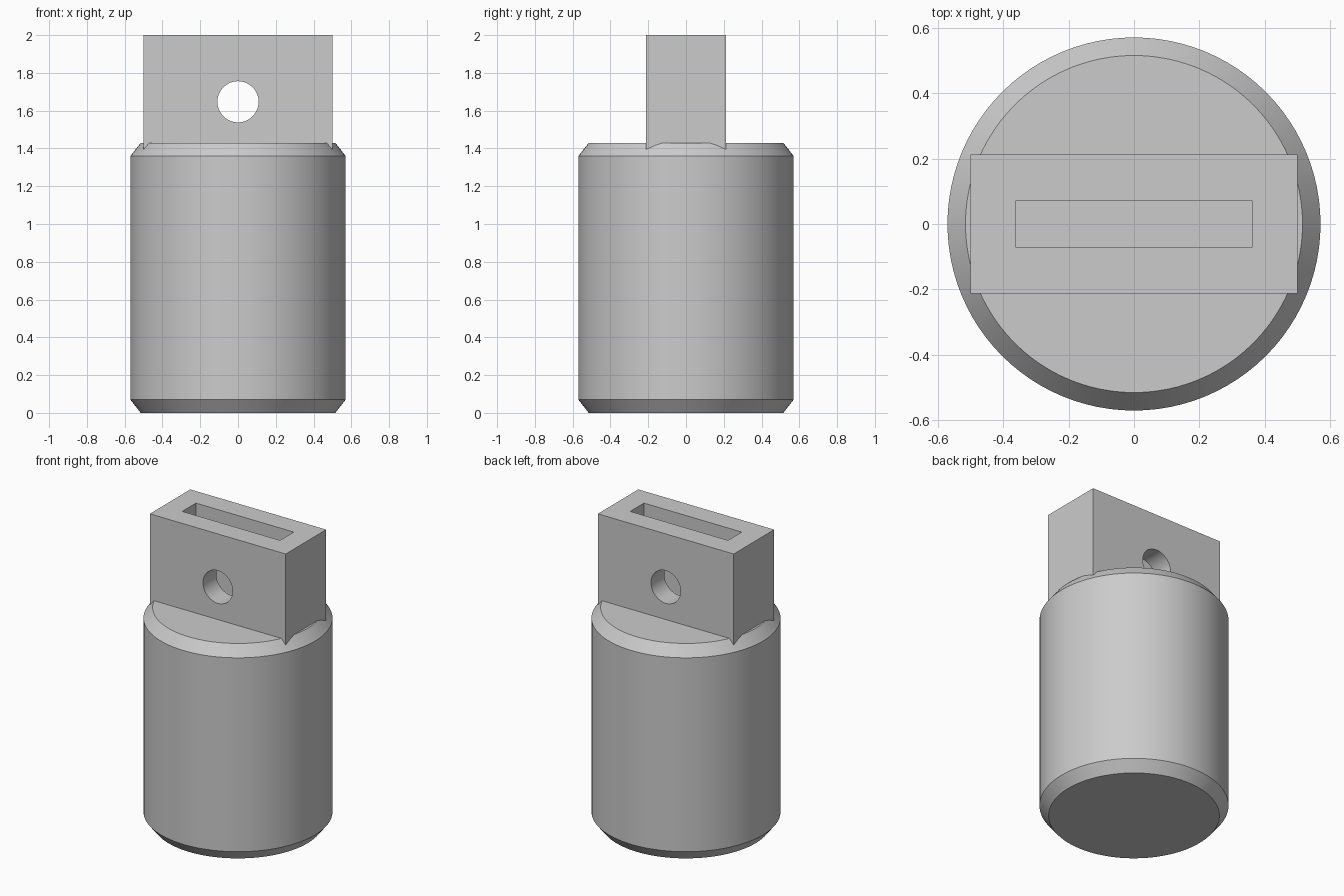
import bpy, bmesh, math
from mathutils import Matrix

if "Cube" in bpy.data.objects:
    bpy.data.objects.remove(bpy.data.objects["Cube"])

gray = bpy.data.materials.new("plain gray")
gray.diffuse_color = (0.6, 0.6, 0.6, 1)
gray.use_nodes = True
gray.node_tree.nodes["Principled BSDF"].inputs["Base Color"].default_value = gray.diffuse_color


def make_object(name, bm):
    bmesh.ops.recalc_face_normals(bm, faces=bm.faces[:])
    mesh = bpy.data.meshes.new(name)
    bm.to_mesh(mesh)
    bm.free()
    mesh.materials.append(gray)
    ob = bpy.data.objects.new(name, mesh)
    bpy.context.collection.objects.link(ob)
    return ob


def block(name, sx, sy, z0, z1):
    bm = bmesh.new()
    m = Matrix.Translation((0, 0, (z0 + z1) / 2)) @ Matrix.Diagonal((sx, sy, z1 - z0, 1))
    bmesh.ops.create_cube(bm, size=1, matrix=m)
    return make_object(name, bm)


def turned(name, profile, sides=96):
    """Solid of revolution from (radius, height) points, with flat end caps."""
    bm = bmesh.new()
    rings = [[bm.verts.new((r * math.cos(2 * math.pi * i / sides),
                            r * math.sin(2 * math.pi * i / sides), z))
              for i in range(sides)] for r, z in profile]
    for a, b in zip(rings, rings[1:]):
        for i in range(sides):
            j = (i + 1) % sides
            bm.faces.new((a[i], a[j], b[j], b[i]))
    bm.faces.new(rings[0])
    bm.faces.new(rings[-1])
    return make_object(name, bm)


def boolean(target, tool, operation):
    mod = target.modifiers.new(tool.name, 'BOOLEAN')
    mod.operation = operation
    mod.solver = 'EXACT'
    mod.object = tool
    bpy.context.view_layer.objects.active = target
    bpy.ops.object.modifier_apply(modifier=mod.name)
    bpy.data.objects.remove(tool)


# Chamfered cylindrical body
body = turned("body", [(0.515, 0), (0.57, 0.07), (0.57, 1.36), (0.515, 1.43)])

# Rectangular lug sunk into the top chamfer
boolean(body, block("lug", 1.0, 0.425, 1.2, 2.0), 'UNION')

# Slot down into the lug
boolean(body, block("slot_cutter", 0.72, 0.144, 1.435, 2.2), 'DIFFERENCE')

# Pin hole through the lug from front to back
pin = turned("pin_hole_cutter", [(0.109, -0.5), (0.109, 0.5)], 64)
pin.data.transform(Matrix.Translation((0, 0, 1.647)) @ Matrix.Rotation(math.pi / 2, 4, 'X'))
boolean(body, pin, 'DIFFERENCE')

# Smooth round walls, keep the edges crisp
bpy.ops.object.select_all(action='DESELECT')
body.select_set(True)
bpy.context.view_layer.objects.active = body
bpy.ops.object.shade_smooth_by_angle(angle=math.radians(25))
